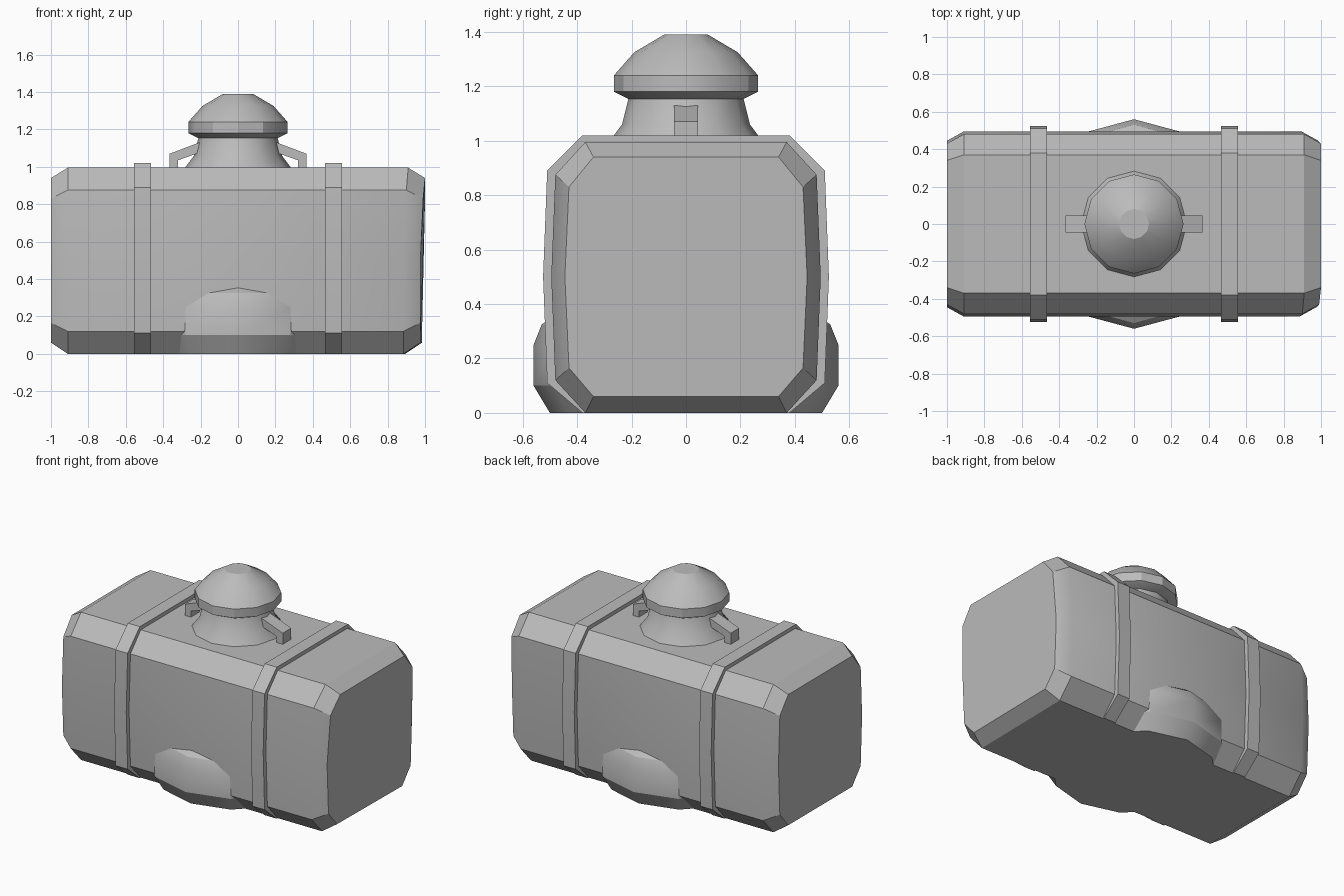
import bpy, bmesh, math
from mathutils import Vector

if "Cube" in bpy.data.objects:
    bpy.data.objects.remove(bpy.data.objects["Cube"])

GREY = (0.5, 0.5, 0.5, 1)
mat = bpy.data.materials.new("plain grey")
mat.use_nodes = True
mat.diffuse_color = GREY
mat.node_tree.nodes["Principled BSDF"].inputs["Base Color"].default_value = GREY


def finish(bm, name, angle=30):
    """Turn a bmesh into a shaded object."""
    bmesh.ops.recalc_face_normals(bm, faces=bm.faces)
    mesh = bpy.data.meshes.new(name)
    bm.to_mesh(mesh)
    bm.free()
    mesh.materials.append(mat)
    obj = bpy.data.objects.new(name, mesh)
    bpy.context.collection.objects.link(obj)
    bpy.ops.object.select_all(action='DESELECT')
    obj.select_set(True)
    bpy.context.view_layer.objects.active = obj
    bpy.ops.object.shade_smooth_by_angle(angle=math.radians(angle))
    return obj


def loft(name, rings):
    """Skin closed rings of points and cap both ends."""
    bm = bmesh.new()
    loops = [[bm.verts.new(p) for p in ring] for ring in rings]
    n = len(loops[0])
    for a, b in zip(loops, loops[1:]):
        for i in range(n):
            j = (i + 1) % n
            bm.faces.new((a[i], a[j], b[j], b[i]))
    bm.faces.new(loops[0])
    bm.faces.new(loops[-1])
    return finish(bm, name)


def section(half, x):
    """Mirror a half outline across y = 0 and place it at x."""
    full = half + [(-y, z) for y, z in reversed(half)]
    return [Vector((x, y, z)) for y, z in full]


def turned(name, profile, sides=12):
    """Revolve a (radius, height) profile round the z axis."""
    turn = [2 * math.pi * i / sides for i in range(sides)]
    return loft(name, [[(r * math.cos(t), r * math.sin(t), z) for t in turn]
                       for r, z in profile])


# Chamfered tank with slightly bulging sides
body = [(0.37, 0), (0.48, 0.12), (0.495, 0.5), (0.48, 0.875), (0.37, 0.995)]
end = [(0.34, 0.06), (0.43, 0.165), (0.445, 0.5), (0.43, 0.83), (0.34, 0.94)]
rings = [section(end, -1), section(body, -0.91), section(body, 0),
         section(body, 0.91), section(end, 1)]
# The left end is a little dented towards the front and the middle
for ring in rings[3:]:
    for p in ring:
        p.x -= 0.015 * (p.z < 0.7) + 0.01 * (p.y < 0 and p.z < 0.9)
loft("tank_body", rings)

# Two straps round the tank
strap = [(0.38, 0), (0.51, 0.11), (0.525, 0.5), (0.51, 0.89), (0.38, 1.02)]
for side, x in (("right", -0.51), ("left", 0.51)):
    loft(side + "_strap", [section(strap, x - 0.045), section(strap, x + 0.045)])

# Round base that pokes through the lower sides
turned("round_base", [(0.50, 0), (0.56, 0.1), (0.56, 0.25), (0.53, 0.325), (0.42, 0.40)])

# Filler neck and domed cap
turned("filler_neck", [(0.29, 0.98), (0.28, 1.0), (0.235, 1.06), (0.21, 1.16)])
turned("filler_cap", [(0.205, 1.15), (0.265, 1.18), (0.265, 1.24),
                      (0.19, 1.325), (0.08, 1.39)])

# Bent handles either side of the neck
handle = [(0.18, 1.14), (0.365, 1.07), (0.365, 0.98), (0.32, 0.98), (0.32, 1.035), (0.18, 1.085)]
for side, s in (("right", -1), ("left", 1)):
    loft(side + "_handle", [[(s * x, y, z) for x, z in handle] for y in (-0.045, 0.045)])
